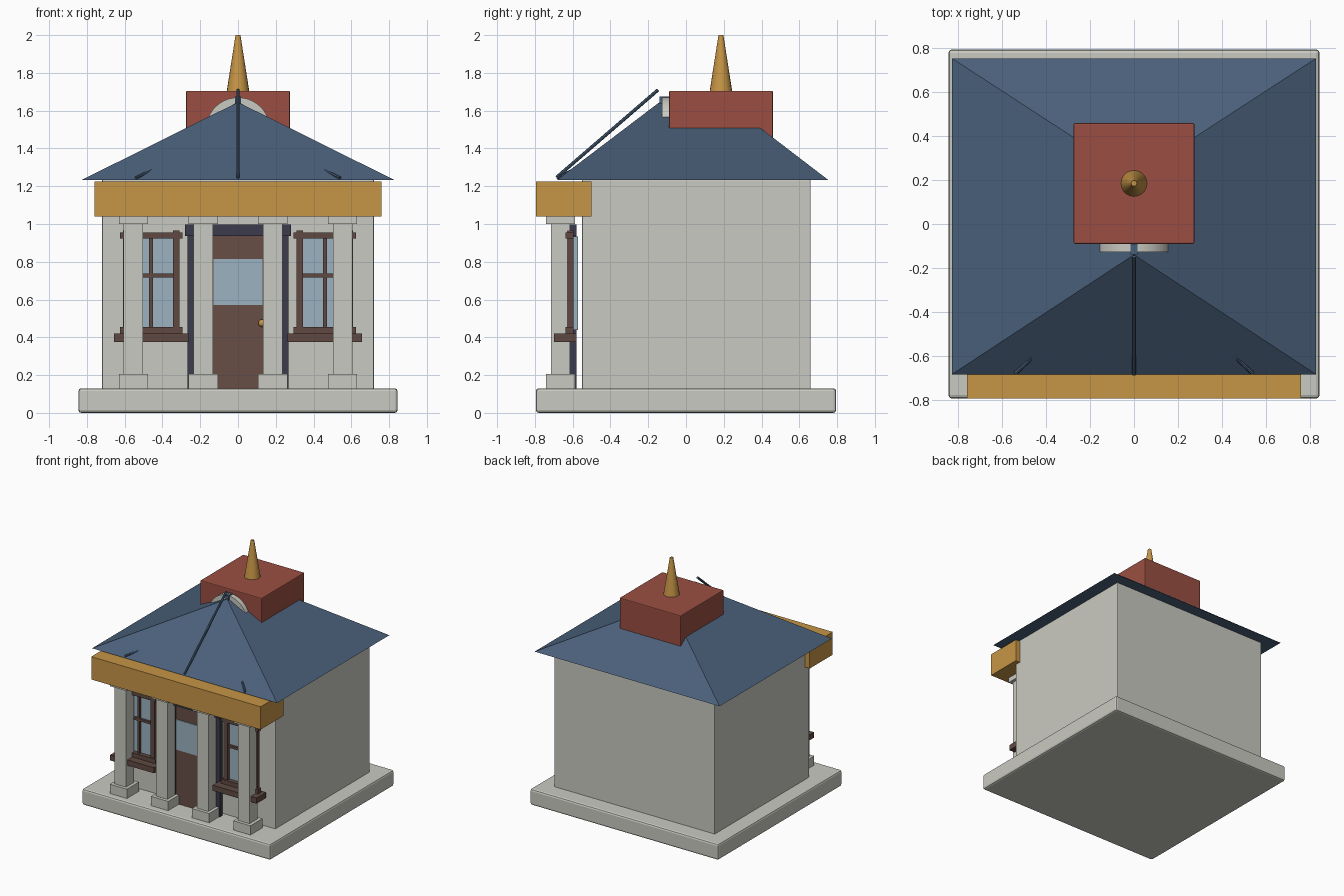
import bpy, bmesh, math
from mathutils import Vector

if "Cube" in bpy.data.objects:
    bpy.data.objects.remove(bpy.data.objects["Cube"])


def mat(name, r, g, b):
    lin = [((c / 255 + 0.055) / 1.055) ** 2.4 for c in (r, g, b)]
    m = bpy.data.materials.new(name)
    m.diffuse_color = (*lin, 1)
    m.use_nodes = True
    m.node_tree.nodes["Principled BSDF"].inputs["Base Color"].default_value = m.diffuse_color
    return m


STONE = mat("pale stone", 202, 202, 194)
GOLD = mat("ochre gold", 198, 149, 70)
RED = mat("brick red", 155, 79, 66)
BLUE = mat("slate blue", 74, 96, 122)
BROWN = mat("dark brown", 104, 79, 70)
TRIM = mat("trim brown", 96, 73, 66)
GLASS = mat("pale blue glass", 155, 178, 192)
NAVY = mat("dark navy", 60, 59, 76)


def finish(name, bm, material):
    bmesh.ops.recalc_face_normals(bm, faces=bm.faces[:])
    me = bpy.data.meshes.new(name)
    bm.to_mesh(me)
    bm.free()
    me.materials.append(material)
    ob = bpy.data.objects.new(name, me)
    bpy.context.collection.objects.link(ob)
    return ob


def box(name, x, y, z, material, bevel=0):
    """Box from (min, max) ranges."""
    bm = bmesh.new()
    bmesh.ops.create_cube(bm, size=1)
    for v in bm.verts:
        v.co = [r[0] if c < 0 else r[1] for c, r in zip(v.co, (x, y, z))]
    ob = finish(name, bm, material)
    if bevel:
        mod = ob.modifiers.new("soft edges", "BEVEL")
        mod.width, mod.segments = bevel, 2
    return ob


def smooth(ob, angle=35):
    bpy.ops.object.select_all(action="DESELECT")
    ob.select_set(True)
    bpy.context.view_layer.objects.active = ob
    bpy.ops.object.shade_smooth_by_angle(angle=math.radians(angle))


def rod(name, a, b, r, material):
    a, b = Vector(a), Vector(b)
    bm = bmesh.new()
    bmesh.ops.create_cone(bm, cap_ends=True, segments=8, radius1=r, radius2=r, depth=(b - a).length)
    ob = finish(name, bm, material)
    ob.location = (a + b) / 2
    ob.rotation_euler = (b - a).to_track_quat("Z", "Y").to_euler()
    return ob


# plinth, walls and beam over the porch
box("base_slab", (-0.845, 0.845), (-0.795, 0.795), (0, 0.13), STONE, 0.015)
box("walls", (-0.72, 0.72), (-0.55, 0.66), (0.12, 1.235), STONE, 0.006)
box("porch_beam", (-0.76, 0.76), (-0.795, -0.50), (1.04, 1.225), GOLD)

# hipped roof
bm = bmesh.new()
eave = [bm.verts.new(p) for p in
        ((-0.83, -0.685, 1.232), (0.83, -0.685, 1.232), (0.83, 0.755, 1.232), (-0.83, 0.755, 1.232))]
front, back = bm.verts.new((0, -0.14, 1.645)), bm.verts.new((0, 0.215, 1.645))
for f in (eave, (eave[0], eave[1], front), (eave[1], eave[2], back, front),
          (eave[2], eave[3], back), (eave[3], eave[0], front, back)):
    bm.faces.new(f)
finish("roof", bm, BLUE)

# roof ridge and rods
box("ridge_cap", (-0.015, 0.015), (-0.14, 0.2), (1.62, 1.675), BLUE)
rod("center_rod", (0, -0.685, 1.247), (0, -0.148, 1.71), 0.009, BLUE)
for s, side in ((-1, "left"), (1, "right")):
    rod(side + "_rod", (s * 0.54, -0.68, 1.245), (s * 0.34, -0.49, 1.34), 0.009, BLUE)

# roof block, half-round ornament, spire
box("roof_block", (-0.275, 0.275), (-0.09, 0.46), (1.40, 1.705), RED, 0.006)
bm = bmesh.new()
arc = [bm.verts.new((0.17 * math.cos(math.pi * i / 20), -0.128, 1.5 + 0.17 * math.sin(math.pi * i / 20)))
       for i in range(21)]
face = bm.faces.new(arc)
ext = bmesh.ops.extrude_face_region(bm, geom=[face])
bmesh.ops.translate(bm, verts=[v for v in ext["geom"] if isinstance(v, bmesh.types.BMVert)], vec=(0, 0.042, 0))
smooth(finish("half_round_ornament", bm, STONE))
bm = bmesh.new()
bmesh.ops.create_cone(bm, cap_ends=True, segments=20, radius1=0.06, radius2=0.013, depth=0.3)
spire = finish("spire", bm, GOLD)
spire.location = (0, 0.185, 1.85)
smooth(spire)

# columns with base and capital
for i, x in enumerate((-0.554, -0.184, 0.184, 0.554)):
    for part, h, z in (("base", 0.077, (0.125, 0.205)), ("shaft", 0.051, (0.205, 1.0)),
                       ("capital", 0.077, (1.0, 1.042))):
        box(f"column_{part}_{i + 1}", (x - h, x + h), (-0.665 - h, -0.665 + h), z, STONE)

# door with glass pane, jambs, lintel and knob
box("door", (-0.135, 0.135), (-0.605, -0.58), (0.125, 0.94), BROWN)
box("door_glass", (-0.13, 0.13), (-0.612, -0.604), (0.57, 0.815), GLASS)
box("door_lintel", (-0.28, 0.28), (-0.635, -0.58), (0.937, 0.997), NAVY)
for s, side in ((-1, "left"), (1, "right")):
    box(side + "_door_jamb", sorted((s * 0.132, s * 0.268)), (-0.615, -0.58), (0.125, 0.94), NAVY)
bm = bmesh.new()
bmesh.ops.create_uvsphere(bm, u_segments=16, v_segments=8, radius=0.02)
knob = finish("door_knob", bm, GOLD)
knob.location = (0.127, -0.622, 0.475)
smooth(knob, 60)

# windows
for c, side in ((-0.46, "left"), (0.46, "right")):
    n = side + "_window_"
    box(n + "glass", (c - 0.125, c + 0.125), (-0.602, -0.572), (0.44, 0.935), GLASS)
    for s, e in ((-1, "a"), (1, "b")):
        box(n + "stile_" + e, sorted((c + s * 0.115, c + s * 0.15)), (-0.63, -0.595), (0.42, 0.965), TRIM)
    box(n + "head", (c - 0.165, c + 0.165), (-0.637, -0.595), (0.922, 0.955), TRIM)
    box(n + "bottom_rail", (c - 0.165, c + 0.165), (-0.637, -0.595), (0.418, 0.455), TRIM)
    box(n + "mullion", (c - 0.01, c + 0.01), (-0.62, -0.598), (0.45, 0.93), TRIM)
    box(n + "crossbar", (c - 0.12, c + 0.12), (-0.62, -0.598), (0.717, 0.737), TRIM)
    box(n + "sill", (c - 0.197, c + 0.197), (-0.70, -0.58), (0.375, 0.42), TRIM)
